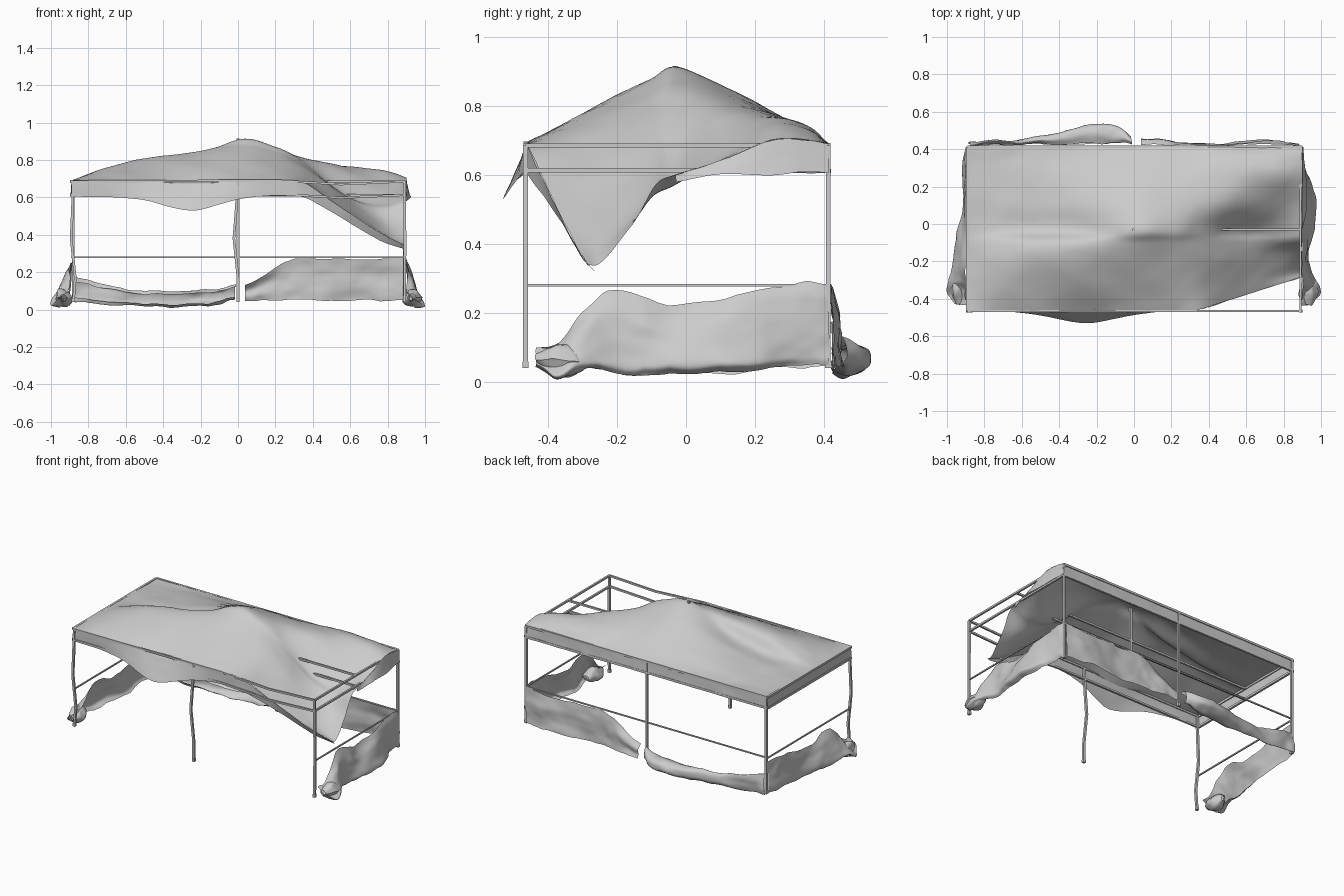
import bpy
import bmesh
import math
from mathutils import Vector, noise

cube = bpy.data.objects.get("Cube")
if cube:
    bpy.data.objects.remove(cube, do_unlink=True)

# One plain grey for cloth and frame
grey = bpy.data.materials.new("plain_grey")
grey.use_nodes = True
grey.diffuse_color = (0.6, 0.6, 0.6, 1)
grey.node_tree.nodes["Principled BSDF"].inputs["Base Color"].default_value = (0.6, 0.6, 0.6, 1)

X, FRONT, BACK, MID = 0.89, -0.465, 0.412, -0.03
EAVE, LOWER, WAIST = 0.685, 0.613, 0.28


def finish(name, bm, smooth):
    mesh = bpy.data.meshes.new(name)
    bm.to_mesh(mesh)
    bm.free()
    mesh.materials.append(grey)
    for poly in mesh.polygons:
        poly.use_smooth = smooth
    obj = bpy.data.objects.new(name, mesh)
    bpy.context.collection.objects.link(obj)
    return obj


def spline(points, steps):
    """Smooth curve through the points."""
    pts = [Vector(p) for p in points]
    pts = [2 * pts[0] - pts[1]] + pts + [2 * pts[-1] - pts[-2]]
    out = []
    for a, b, c, d in zip(pts, pts[1:], pts[2:], pts[3:]):
        for i in range(steps):
            t = i / steps
            out.append(b + 0.5 * t * (c - a + t * (2 * a - 5 * b + 4 * c - d
                                                   + t * (3 * (b - c) + d - a))))
    return out + [pts[-2]]


def cloth(name, rows, wrinkle, steps=6, scale=9):
    """Draped sheet through rows of control points, with wrinkles."""
    lines = [spline(row, steps) for row in rows]
    columns = [spline(col, steps) for col in zip(*lines)]
    bm = bmesh.new()
    grid = []
    for col in columns:
        line = []
        for p in col:
            q = p + wrinkle * noise.noise_vector(p * scale)
            q += 0.4 * wrinkle * noise.noise_vector(p * scale * 2.5)
            q.z = max(q.z, 0)
            line.append(bm.verts.new(q))
        grid.append(line)
    for a, b in zip(grid, grid[1:]):
        for i in range(len(a) - 1):
            bm.faces.new((a[i], b[i], b[i + 1], a[i + 1]))
    bmesh.ops.recalc_face_normals(bm, faces=bm.faces)
    return finish(name, bm, True)


def pole(name, points, r=0.007):
    """Square tube along a path."""
    pts = [Vector(p) for p in points]
    side = (pts[-1] - pts[0]).to_track_quat('Z', 'Y')
    bm = bmesh.new()
    rings = []
    for p in pts:
        rings.append([bm.verts.new(p + side @ Vector((u * r, v * r, 0)))
                      for u, v in ((-1, -1), (1, -1), (1, 1), (-1, 1))])
    for a, b in zip(rings, rings[1:]):
        for i in range(4):
            j = (i + 1) % 4
            bm.faces.new((a[i], a[j], b[j], b[i]))
    bm.faces.new(rings[0][::-1])
    bm.faces.new(rings[-1])
    return finish(name, bm, False)


# Posts, some of them bent, with small feet
posts = {
    "front_right_post": (-X + 0.01, FRONT, -0.012, 0.01),
    "front_middle_post": (0, FRONT, -0.022, 0),
    "front_left_post": (X, FRONT, 0.003, 0.002),
    "back_right_post": (-X + 0.01, BACK, 0, 0),
    "back_middle_post": (0, BACK, 0, 0),
    "back_left_post": (X, BACK, 0, 0),
}
for name, (x, y, bend, low) in posts.items():
    pole(name, [(x, y, 0.04), (x + low, y, 0.17), (x + bend, y, 0.38),
                (x + bend * 0.5, y, 0.52), (x, y, EAVE)])
    pole(name + "_foot", [(x, y, 0.04), (x, y, 0.06)], 0.009)

# Roof rails, doubled all round, with a long beam under the ridge
for level, z in (("upper", EAVE), ("lower", LOWER)):
    pole(level + "_back_rail", [(-X, BACK, z), (X, BACK, z)])
    pole(level + "_front_rail", [(-X, FRONT, z), (0.2, FRONT, z + 0.005),
                                 (0.55, FRONT, z - 0.015), (X, FRONT, z)], 0.006)
    pole(level + "_right_rail", [(-X, FRONT, z), (-X, BACK, z)])
    pole(level + "_left_rail", [(X, FRONT, z), (X, BACK, z)], 0.006)
    pole(level + "_long_beam", [(-X, MID, z), (X, MID, z)], 0.006)
pole("centre_mast", [(0, MID, LOWER), (0, MID, 0.915)])

# Waist rails on the back and both ends
pole("back_waist_rail", [(-X, BACK, WAIST), (X, BACK, WAIST)], 0.004)
for label, s in (("left", 1), ("right", -1)):
    pole(label + "_waist_rail", [(s * X, FRONT, WAIST), (s * X, BACK, WAIST)], 0.004)

# Canopy: heights in hundredths, front to back, sunken behind the right ridge
# and collapsed at the front left
xs = (-X, -0.7, -0.5, -0.25, 0, 0.2, 0.35, 0.5, 0.65, 0.78, 0.9)
heights = {
    FRONT: (69, 69, 69, 67, 69, 69, 68, 58, 48, 40, 34),
    -0.35: (69, 73, 74, 75, 75, 74, 70, 61, 50, 41, 35),
    -0.2: (69, 76, 80, 82, 83, 80, 75, 65, 54, 47, 46),
    -0.1: (69, 75, 80, 84, 88, 84, 77, 66, 57, 54, 57),
    MID: (69, 71, 73, 79, 91, 87, 79, 67, 59, 57, 60),
    0.1: (69, 71, 73, 79, 86, 84, 81, 77, 70, 65, 64),
    0.25: (69, 70, 72, 75, 78, 78, 78, 77, 76, 74, 70),
    0.35: (69, 69, 70, 71, 72, 72, 73, 74, 74, 73, 70),
    BACK: (69,) * 11,
}
pull = (1, 0.6, 0.25, 0.06, 0, 0, 0, 0, 0)
roof = []
for (y, row), w in zip(heights.items(), pull):
    roof.append([(x, y + w * 0.32 * max(0, x - 0.33), h / 100)
                 for x, h in zip(xs, row)])
cloth("canopy", roof, 0.004, scale=7)


def valance(name, top, drops, outs, direction):
    """Hanging strip below an edge of the canopy."""
    rows = []
    for f in (0, 0.5, 1):
        rows.append([Vector(p) + Vector(direction) * o * f - Vector((0, 0, d * f))
                     for p, d, o in zip(top, drops, outs)])
    cloth(name, rows, 0.003)


valance("front_valance", roof[0],
        (.085, .09, .105, .14, .1, .08, .08, .06, .05, .04, .02),
        (0, 0, .025, .065, .02, 0, 0, -.01, -.02, -.02, -.02), (0, -1, 0))
valance("back_valance", roof[-1], [0.085] * 11, [0.006] * 11, (0, 1, 0))
valance("right_valance", [r[0] for r in roof], [0.085] * 9, [0.004] * 9, (-1, 0, 0))
valance("left_valance", [r[-1] for r in roof[4:]], (.02, .04, .1, .09, .085),
        (0, .025, .02, .01, .006), (1, 0, 0))

# End curtains, hung at the back and slumped towards the front
ends = (  # y, top height, bottom height, left bulge, right bulge
    (0.41, 0.28, 0.05, 0.01, 0.005), (0.3, 0.28, 0.045, 0.03, 0.025),
    (0.12, 0.245, 0.03, 0.085, 0.02), (-0.05, 0.225, 0.02, 0.065, 0.055),
    (-0.2, 0.265, 0.03, 0.045, 0.08), (-0.3, 0.2, 0.04, 0.09, 0.1),
    (-0.37, 0.11, 0.01, 0.1, 0.11), (-0.43, 0.1, 0.05, 0.05, 0.07))
for label, s, tall in (("left", 1, 1), ("right", -1, 0.9)):
    rows = []
    for f, out in ((0, 0.1), (0.3, 0.5), (0.65, 0.8), (0.9, 1), (1, 0.6)):
        rows.append([(s * (X + out * (left if s > 0 else right)), y,
                      top * tall * (1 - f) + bottom * f)
                     for y, top, bottom, left, right in ends])
    cloth(label + "_curtain", rows, 0.012)

# Crumpled ends of the curtains by the front posts
for label, s in (("left", 1), ("right", -1)):
    rows = []
    for k in range(7):
        a = k * math.tau / 6
        rows.append([(s * (0.935 + r * math.cos(a)), y, 0.06 + r * math.sin(a))
                     for y, r in ((-0.28, 0.015), (-0.33, 0.045), (-0.38, 0.045),
                                  (-0.43, 0.02))])
    cloth(label + "_curtain_bundle", rows, 0.014, 4, 14)

# Back left curtain, sliding off the waist rail
backs = ((0.88, 0.28, 0.01), (0.7, 0.265, 0.035), (0.5, 0.27, 0.015), (0.35, 0.28, 0.012),
         (0.25, 0.25, 0.02), (0.14, 0.18, 0.04), (0.04, 0.13, 0.045))
rows = []
for f, out in ((0, 0.2), (0.35, 0.8), (0.7, 0.7), (1, 1)):
    rows.append([(x, BACK + 0.005 + b * out, top * (1 - f) + 0.05 * f)
                 for x, top, b in backs])
cloth("back_left_curtain", rows, 0.01)

# Back right curtain, fallen in a loose roll
fallen = ((-0.88, 0.18, 0.04, 0.015), (-0.77, 0.15, 0.03, 0.025), (-0.6, 0.11, 0.02, 0.03),
          (-0.4, 0.1, 0.015, 0.07), (-0.2, 0.1, 0.015, 0.11), (-0.1, 0.11, 0.03, 0.1),
          (-0.01, 0.14, 0.06, 0.04))
rows = []
for out, up in ((0.1, 0.8), (0.5, 1), (0.95, 0.8), (1, 0.3), (0.5, 0), (0.1, 0.15)):
    rows.append([(x, BACK + 0.01 + w * out, low + (top - low) * up)
                 for x, top, low, w in fallen])
cloth("back_right_curtain", rows, 0.013)
